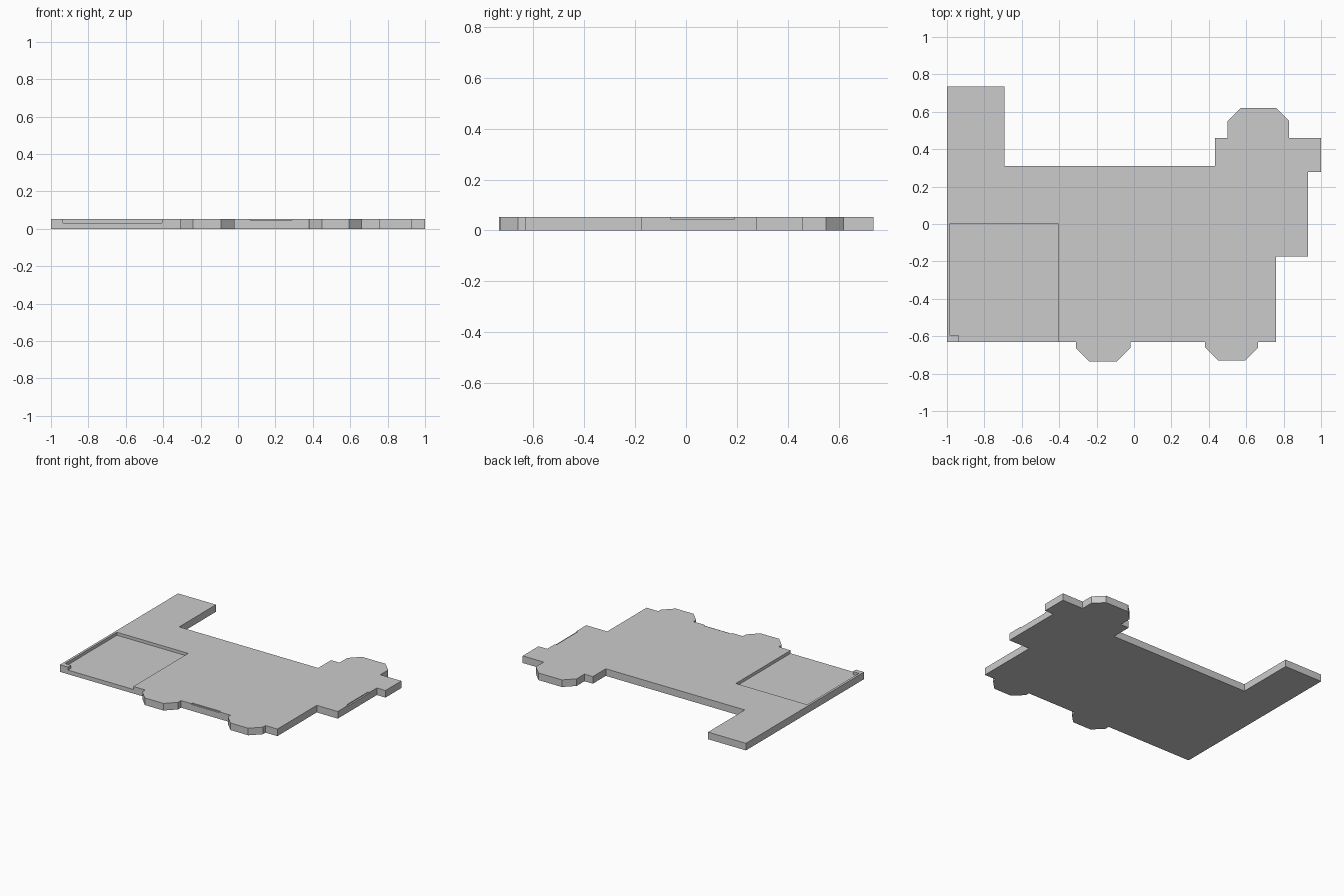
import bpy, bmesh

if "Cube" in bpy.data.objects:
    bpy.data.objects.remove(bpy.data.objects["Cube"])

TOP = 0.052       # slab thickness
FLOOR = 0.03      # sunken terrace level
FRONT = -0.63     # main front wall line


def prism(name, outline, z0, z1):
    """Extrude a counter-clockwise outline from z0 up to z1."""
    bm = bmesh.new()
    base = bm.faces.new([bm.verts.new((x, y, z0)) for x, y in outline])
    ext = bmesh.ops.extrude_face_region(bm, geom=[base], use_keep_orig=True)
    for v in ext["geom"]:
        if isinstance(v, bmesh.types.BMVert):
            v.co.z = z1
    bmesh.ops.recalc_face_normals(bm, faces=bm.faces)
    mesh = bpy.data.meshes.new(name)
    bm.to_mesh(mesh)
    bm.free()
    obj = bpy.data.objects.new(name, mesh)
    bpy.context.collection.objects.link(obj)
    return obj


def rect(x0, x1, y0, y1):
    return [(x0, y0), (x1, y0), (x1, y1), (x0, y1)]


def bay(cx, y, half, depth, side, chamfer=0.07):
    """Bay window points; side is -1 at the front, 1 at the back."""
    pts = [(-half, 0), (-half, depth - chamfer), (-half + chamfer, depth)]
    pts += [(-px, py) for px, py in reversed(pts)]
    return [(cx - side * px, y + side * py) for px, py in pts]


def cut(target, cutter):
    mod = target.modifiers.new("cut", 'BOOLEAN')
    mod.operation = 'DIFFERENCE'
    mod.solver = 'EXACT'
    mod.object = cutter
    bpy.context.view_layer.objects.active = target
    bpy.ops.object.modifier_apply(modifier=mod.name)
    bpy.data.objects.remove(cutter, do_unlink=True)


# Floor slab with bays, side porch and rear wing
outline = [(-1, FRONT)]
outline += bay(-0.165, FRONT, 0.145, 0.104, -1)
outline += bay(0.522, FRONT, 0.142, 0.1, -1)
outline += [(0.76, FRONT), (0.76, -0.175), (0.93, -0.175), (0.93, 0.277),
            (1, 0.277), (1, 0.46)]
outline += bay(0.665, 0.46, 0.165, 0.16, 1)
outline += [(0.432, 0.46), (0.432, 0.31), (-0.693, 0.31),
            (-0.693, 0.735), (-1, 0.735)]
slab = prism("floor_slab", outline, 0, TOP)

# Sunken terrace, leaving a thin rim and a small corner post
terrace = [(-0.935, -0.8), (-0.406, -0.8), (-0.406, 0.004), (-0.983, 0.004),
           (-0.983, -0.595), (-0.935, -0.595)]
# keep the bay beside the terrace untouched: stop the cut at the wall line
terrace[0], terrace[1] = (-0.935, -0.65), (-0.406, -0.65)
cut(slab, prism("terrace_cutter", terrace, FLOOR, 0.1))

# Shallow door sills on the front and right edges
cut(slab, prism("front_sill_cutter", rect(0.065, 0.29, -0.65, -0.618), 0.046, 0.1))
cut(slab, prism("side_sill_cutter", rect(0.918, 0.95, -0.06, 0.19), 0.046, 0.1))
